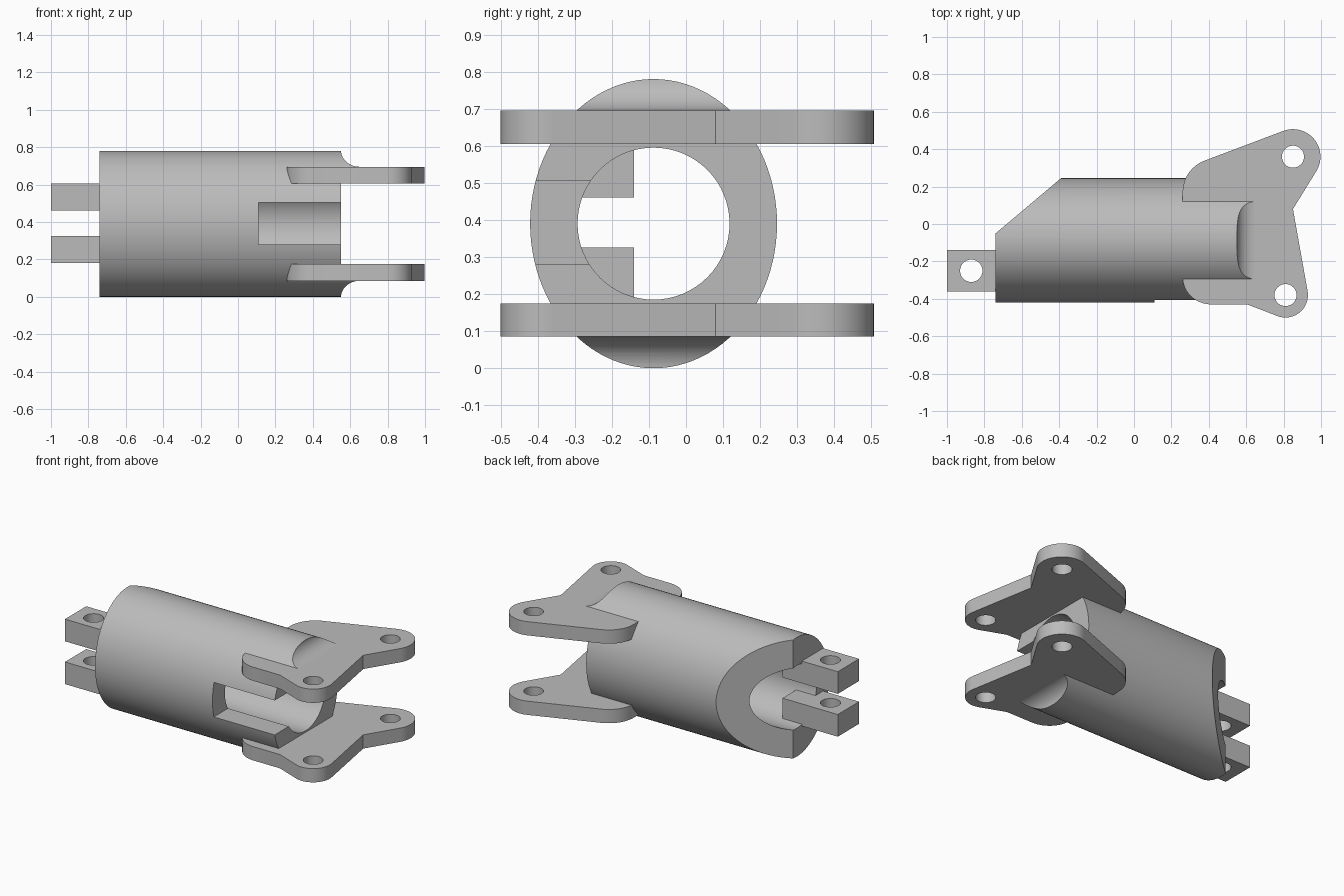
import bpy, bmesh
from math import cos, sin, radians

cube = bpy.data.objects.get("Cube")
if cube:
    bpy.data.objects.remove(cube, do_unlink=True)

grey = bpy.data.materials.new("light_grey")
grey.use_nodes = True
colour = (0.5, 0.5, 0.5, 1)
grey.diffuse_color = colour
grey.node_tree.nodes["Principled BSDF"].inputs["Base Color"].default_value = colour

AXIS_Y, AXIS_Z = -0.0875, 0.39   # centre line of the tube


def arc(cx, cy, rx, ry, start, end, steps):
    angles = [radians(start + (end - start) * i / steps) for i in range(steps + 1)]
    return [(cx + rx * cos(a), cy + ry * sin(a)) for a in angles]


def ring(cx, cy, rx, ry, steps=64):
    return arc(cx, cy, rx, ry, 0, 360, steps)[:-1]


def prism(name, outline, low, high, axis="Z"):
    """Extrude a closed outline along one axis."""
    place = {"X": lambda u, v, w: (w, u, v),
             "Y": lambda u, v, w: (u, w, v),
             "Z": lambda u, v, w: (u, v, w)}[axis]
    bm = bmesh.new()
    a = [bm.verts.new(place(u, v, low)) for u, v in outline]
    b = [bm.verts.new(place(u, v, high)) for u, v in outline]
    bm.faces.new(a)
    bm.faces.new(b)
    for i in range(len(a)):
        j = (i + 1) % len(a)
        bm.faces.new((a[i], a[j], b[j], b[i]))
    bmesh.ops.recalc_face_normals(bm, faces=bm.faces)
    mesh = bpy.data.meshes.new(name)
    bm.to_mesh(mesh)
    bm.free()
    mesh.materials.append(grey)
    obj = bpy.data.objects.new(name, mesh)
    bpy.context.collection.objects.link(obj)
    return obj


def select(obj):
    bpy.ops.object.select_all(action="DESELECT")
    obj.select_set(True)
    bpy.context.view_layer.objects.active = obj


def combine(obj, other, operation="DIFFERENCE"):
    """Apply a boolean and discard the helper."""
    select(obj)
    mod = obj.modifiers.new("cut", "BOOLEAN")
    mod.operation, mod.object, mod.solver = operation, other, "EXACT"
    bpy.ops.object.modifier_apply(modifier=mod.name)
    bpy.data.objects.remove(other, do_unlink=True)


def finish(obj):
    select(obj)
    bpy.ops.object.shade_smooth_by_angle(angle=radians(30))


def rect(u0, v0, u1, v1):
    return [(u0, v0), (u1, v0), (u1, v1), (u0, v1)]


# Oval tube with a round bore, a slanted rear corner and a front slot
oval = ring(AXIS_Y, AXIS_Z, 0.333, 0.39, 96)
tube = prism("tube", oval, -0.74, 0.55, "X")
combine(tube, prism("bore", ring(AXIS_Y, AXIS_Z, 0.205, 0.205), -1, 1, "X"))
slant = [(-0.977, -0.25), (-0.153, 0.445), (-0.9, 0.6)]
combine(tube, prism("slant", slant, -0.5, 1.5))
combine(tube, prism("slot", rect(0.11, -0.6, 0.7, AXIS_Y), 0.28, 0.505))
finish(tube)

# Pair of drilled lugs at the slanted end
for name, low, high in (("lower_lug", 0.18, 0.325), ("upper_lug", 0.46, 0.605)):
    lug = prism(name, rect(-1, -0.36, -0.6, -0.14), low, high)
    combine(lug, prism("pin_hole", ring(-0.87, -0.25, 0.06, 0.06, 40), 0, 1))
    finish(lug)

# Pair of two-lobed flange plates
plate_outline = (
    arc(0.85, 0.36, 0.147, 0.147, 111, -31, 24)
    + [(0.85, 0.08)]
    + arc(0.81, -0.38, 0.12, 0.12, 10, -110, 20)
    + [(0.605, -0.43)]
    + arc(0.415, -0.285, 0.155, 0.145, 270, 180, 16)
    + arc(0.44, 0.17, 0.18, 0.18, 180, 111, 12))
for name, low, high in (("lower_plate", 0.085, 0.175), ("upper_plate", 0.605, 0.695)):
    plate = prism(name, plate_outline, low, high)
    for x, y in ((0.85, 0.36), (0.81, -0.38)):
        combine(plate, prism("bolt_hole", ring(x, y, 0.059, 0.059, 40), -0.5, 1.5))
    finish(plate)

# Concave fillets where the tube end meets the plates
cove = [(0.55, 0.29)] + arc(0.65, 0.395, 0.1, 0.09, 180, 270, 14) + [(0.65, 0.29)]
for name, side in (("lower_fillet", -1), ("upper_fillet", 1)):
    profile = [(x, AXIS_Z + side * h) for x, h in cove]
    fillet = prism(name, profile, -0.6, 0.5, "Y")
    combine(fillet, prism("tube_envelope", oval, 0.4, 0.8, "X"), "INTERSECT")
    finish(fillet)
